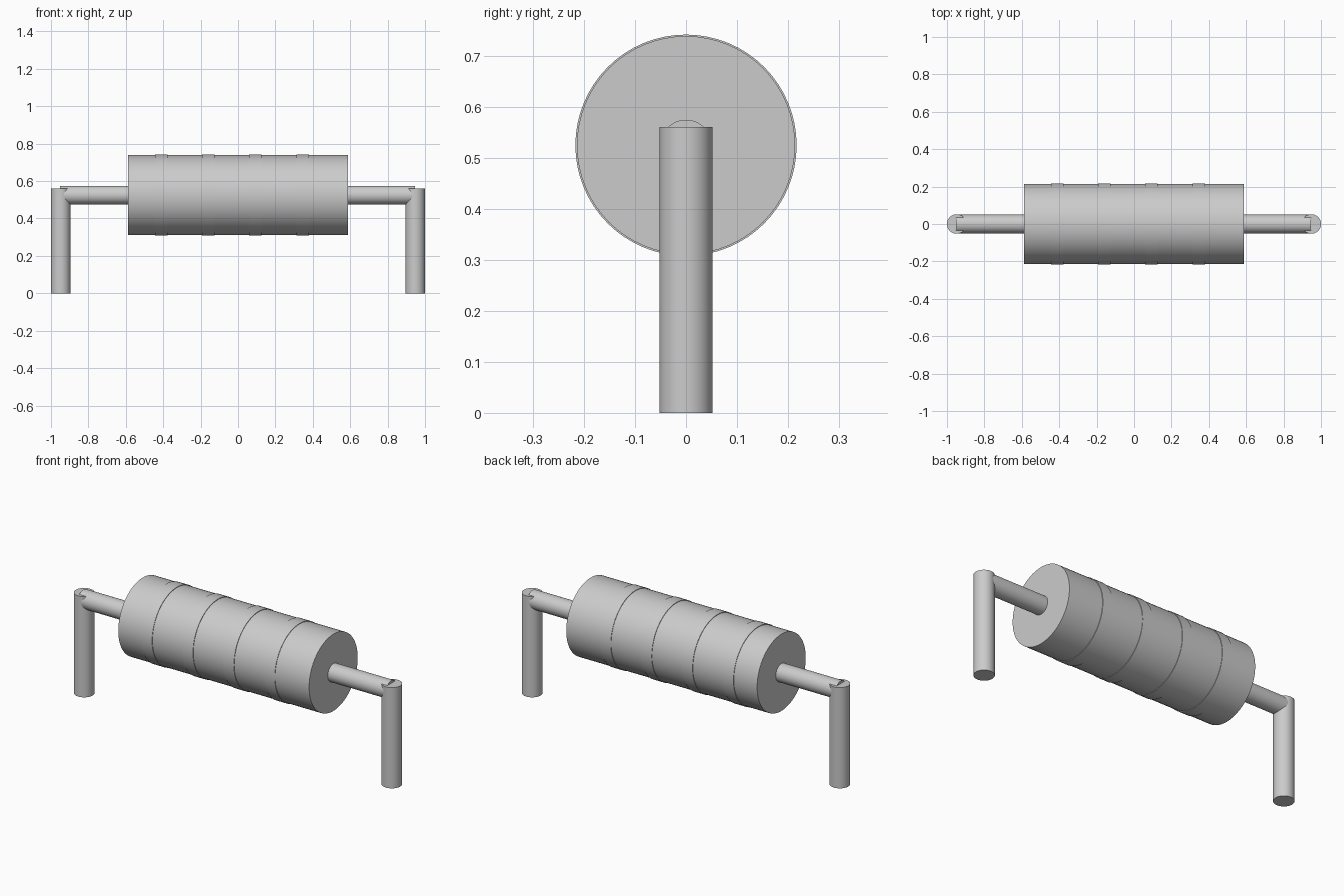
import bpy
from math import pi, radians

cube = bpy.data.objects.get("Cube")
if cube:
    bpy.data.objects.remove(cube, do_unlink=True)

grey = bpy.data.materials.new("plain grey")
grey.use_nodes = True
colour = (0.6, 0.6, 0.6, 1)
grey.diffuse_color = colour
grey.node_tree.nodes["Principled BSDF"].inputs["Base Color"].default_value = colour

AXIS_Z = 0.525


def cylinder(name, radius, length, centre, along_x=True):
    """Capped, smooth-sided cylinder lying along x or standing along z."""
    bpy.ops.mesh.primitive_cylinder_add(
        vertices=64, radius=radius, depth=length, location=centre,
        rotation=(0, pi / 2 if along_x else 0, 0))
    obj = bpy.context.object
    obj.name = name
    obj.data.materials.append(grey)
    bpy.ops.object.shade_smooth_by_angle(angle=radians(30))
    return obj


# Main body
cylinder("body", 0.214, 1.176, (0, 0, AXIS_Z))

# Slightly raised bands around the body
for i in range(4):
    cylinder(f"band_{i + 1}", 0.217, 0.067, (-0.411 + 0.252 * i, 0, AXIS_Z))

# Horizontal wire through the body
cylinder("wire", 0.05, 1.898, (-0.004, 0, AXIS_Z))

# Upright legs at both ends
for side, sign in (("left", 1), ("right", -1)):
    cylinder(f"{side}_leg", 0.052, 0.561, (sign * 0.948, 0, 0.2805), along_x=False)
